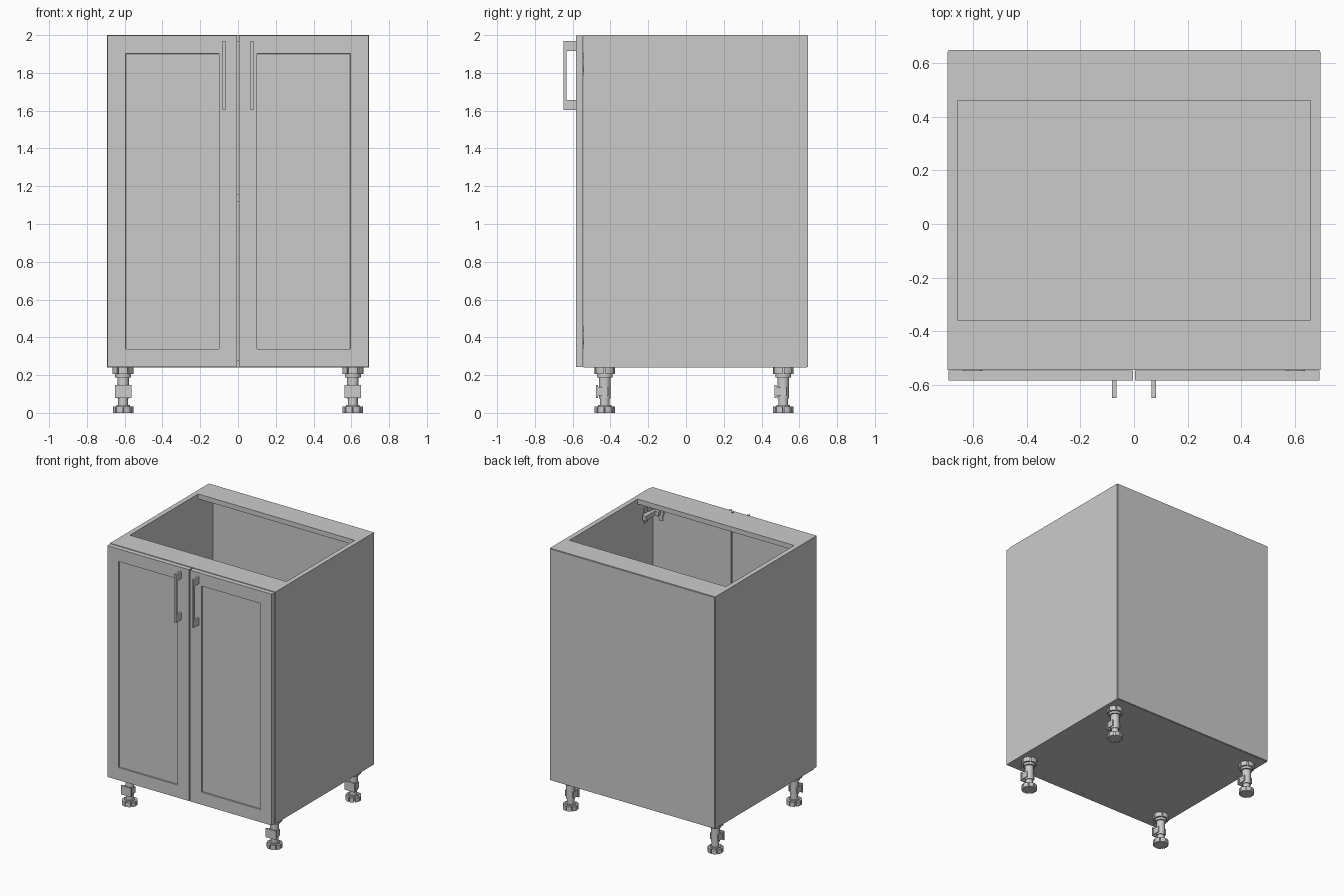
import bpy, bmesh
from math import cos, sin, pi
from mathutils import Matrix, Vector

if "Cube" in bpy.data.objects:
    bpy.data.objects.remove(bpy.data.objects["Cube"])


def finish(name, bm, smooth=False):
    bmesh.ops.recalc_face_normals(bm, faces=bm.faces)
    me = bpy.data.meshes.new(name)
    bm.to_mesh(me)
    bm.free()
    ob = bpy.data.objects.new(name, me)
    bpy.context.collection.objects.link(ob)
    if smooth:
        bpy.ops.object.select_all(action='DESELECT')
        ob.select_set(True)
        bpy.context.view_layer.objects.active = ob
        bpy.ops.object.shade_smooth_by_angle()
    return ob


def add_box(bm, x0, x1, y0, y1, z0, z1):
    m = Matrix.Translation(((x0 + x1) / 2, (y0 + y1) / 2, (z0 + z1) / 2))
    m = m @ Matrix.Diagonal((abs(x1 - x0), y1 - y0, z1 - z0, 1))
    return bmesh.ops.create_cube(bm, size=1, matrix=m)['verts']


def box(name, *b):
    bm = bmesh.new()
    add_box(bm, *b)
    return finish(name, bm)


def prism(bm, pts, offset):
    f = bm.faces.new([bm.verts.new(p) for p in pts])
    r = bmesh.ops.extrude_face_region(bm, geom=[f], use_keep_orig=True)
    vs = [v for v in r['geom'] if isinstance(v, bmesh.types.BMVert)]
    bmesh.ops.translate(bm, vec=Vector(offset), verts=vs)


def tube(bm, c, r, z0, z1, n=24):
    m = Matrix.Translation((c[0], c[1], (z0 + z1) / 2))
    bmesh.ops.create_cone(bm, cap_ends=True, segments=n, radius1=r, radius2=r,
                          depth=z1 - z0, matrix=m)


def notched(bm, c, r, r_in, z0, z1, count):
    # disc with narrow radial slots around the rim
    pts = []
    step = 2 * pi / count
    for i in range(count):
        a = i * step
        for f, rad in ((0.08, r), (0.36, r), (0.64, r), (0.92, r), (0.92, r_in), (1.08, r_in)):
            t = a + f * step
            pts.append((c[0] + rad * cos(t), c[1] + rad * sin(t), z0))
    prism(bm, pts, (0, 0, z1 - z0))


T = 0.037          # board thickness
W = 0.694          # half width of carcass
Z0, Z1 = 0.24, 2.0
YF, YB = -0.543, 0.64

# carcass boards
box("bottom_panel", -W + T, W - T, YF, YB, Z0, Z0 + T)
box("front_top_rail", -W + T, W - T, YF, -0.358, Z1 - T, Z1)
box("back_top_rail", -W + T, W - T, 0.46, YB, Z1 - T, Z1)
box("shelf", -W + T, W - T, -0.50, YB, 1.12, 1.12 + T)
box("back_panel", -W + 0.003, W - 0.003, YB, 0.647, Z0 + 0.003, Z1 - 0.003)

for s, side in ((-1, "left"), (1, "right")):
    xs = sorted((s * W, s * (W - T)))
    box(side + "_side_panel", xs[0], xs[1], YF, YB, Z0, Z1)

    # door with a shallow recessed centre field
    bm = bmesh.new()
    xs = sorted((s * 0.004, s * 0.69))
    add_box(bm, xs[0], xs[1], -0.582, -0.546, Z0 + 0.002, Z1 - 0.003)
    bm.normal_update()
    front = min(bm.faces, key=lambda f: f.calc_center_median().y)
    bmesh.ops.inset_region(bm, faces=[front], thickness=0.135)
    bmesh.ops.inset_region(bm, faces=[front], thickness=0.002, depth=-0.010)
    finish(side + "_door", bm)

    # squared bow handle
    bm = bmesh.new()
    prof = [(-0.582, 1.603), (-0.648, 1.603), (-0.648, 1.968), (-0.582, 1.968),
            (-0.582, 1.915), (-0.632, 1.915), (-0.632, 1.656), (-0.582, 1.656)]
    prism(bm, [(s * 0.074 - 0.008, y, z) for y, z in prof], (0.016, 0, 0))
    finish(side + "_handle", bm)

    # concealed hinges: cup on the door, arm and plate on the side panel
    for z, level in ((1.845, "upper"), (0.40, "lower")):
        bm = bmesh.new()
        xi = W - T
        cup = Matrix.Translation((s * 0.60, -0.540, z)) @ Matrix.Rotation(pi / 2, 4, 'X')
        bmesh.ops.create_cone(bm, cap_ends=True, segments=24, radius1=0.036,
                              radius2=0.036, depth=0.012, matrix=cup)
        for x0, x1, y0, y1, h in ((0.575, 0.605, -0.546, -0.538, 0.060),
                                  (0.590, 0.640, -0.535, -0.510, 0.016),
                                  (0.618, 0.645, -0.525, -0.400, 0.018),
                                  (0.640, xi, -0.480, -0.420, 0.018),
                                  (0.649, xi, -0.465, -0.430, 0.055)):
            a, b = sorted((s * x0, s * x1))
            add_box(bm, a, b, y0, y1, z - h, z + h)
        finish(f"{level}_{side}_hinge", bm, True)

    # adjustable legs
    for cy, end in ((-0.43, "front"), (0.515, "back")):
        c = (s * 0.608, cy)
        tag = f"{end}_{side}_leg"
        bm = bmesh.new()
        notched(bm, c, 0.054, 0.040, 0.0, 0.034, 8)
        tube(bm, c, 0.036, 0.032, 0.042)
        finish(tag + "_foot", bm, True)

        bm = bmesh.new()
        tube(bm, c, 0.026, 0.040, 0.078)
        tube(bm, c, 0.031, 0.076, 0.192)
        finish(tag + "_stem", bm, True)

        bm = bmesh.new()
        notched(bm, c, 0.056, 0.044, 0.205, Z0, 6)
        tube(bm, c, 0.042, 0.188, 0.207)
        finish(tag + "_socket", bm, True)

        # plinth clip on the front of the stem
        bm = bmesh.new()
        add_box(bm, c[0] - 0.043, c[0] + 0.043, cy - 0.046, cy - 0.036, 0.08, 0.147)
        for d in (-1, 1):
            a, b = sorted((c[0] + d * 0.028, c[0] + d * 0.036))
            add_box(bm, a, b, cy - 0.038, cy + 0.016, 0.09, 0.137)
        add_box(bm, c[0] - 0.014, c[0] + 0.014, cy - 0.038, cy - 0.024, 0.10, 0.127)
        finish(tag + "_clip", bm)
